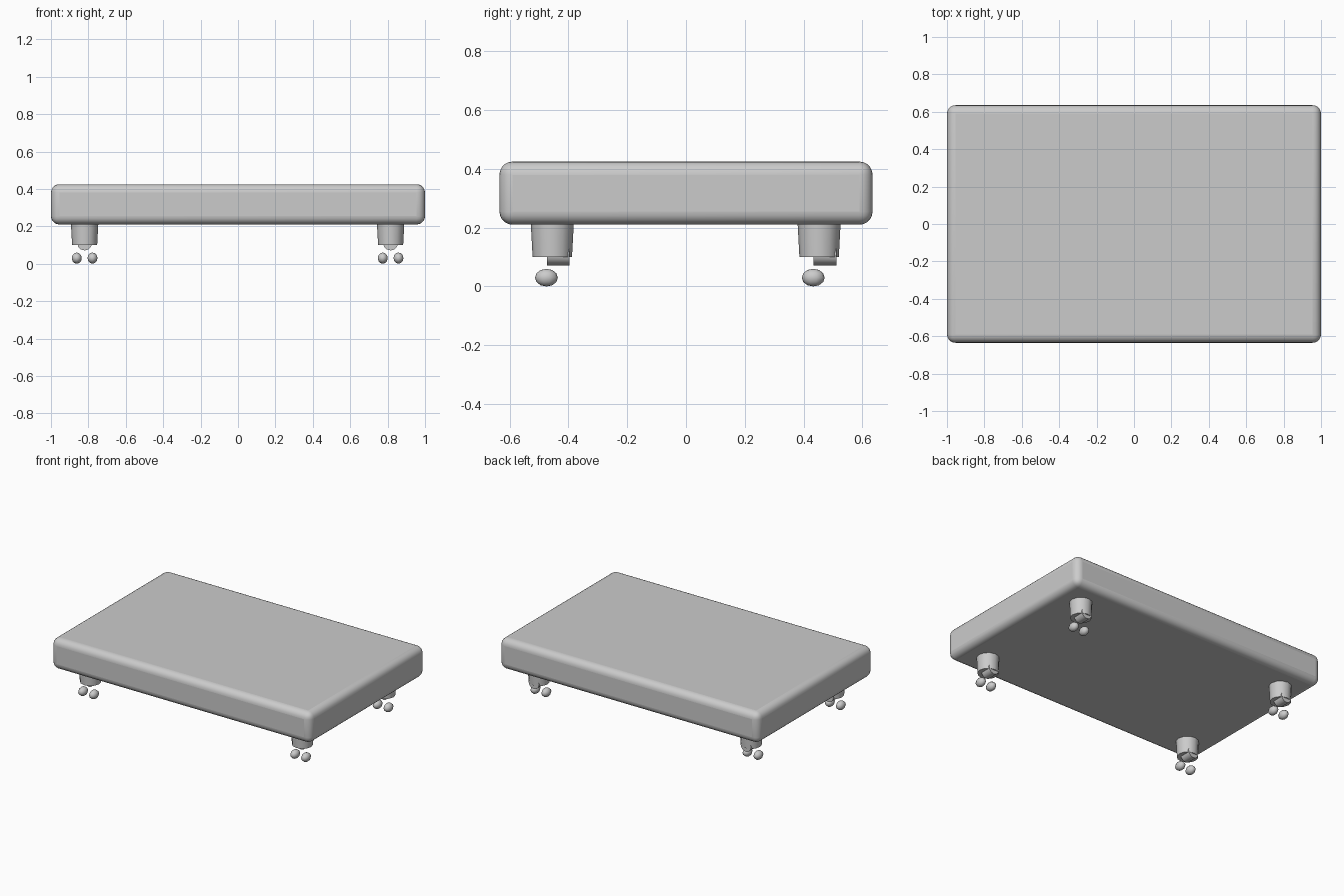
import bpy
from math import radians

if "Cube" in bpy.data.objects:
    bpy.data.objects.remove(bpy.data.objects["Cube"])


def finish(ob, name, angle=35):
    ob.name = name
    bpy.ops.object.transform_apply(location=False, rotation=True, scale=True)
    bpy.ops.object.shade_smooth_by_angle(angle=radians(angle))
    return ob


# Rounded platform slab
bpy.ops.mesh.primitive_cube_add(size=1, location=(0, 0, 0.3175))
slab = bpy.context.object
slab.scale = (2, 1.27, 0.215)
finish(slab, "platform")
bevel = slab.modifiers.new("rounded_edges", 'BEVEL')
bevel.width = 0.045
bevel.segments = 5
for p in slab.data.polygons:
    p.use_smooth = True


def caster(x, y, label):
    # Tapered socket
    bpy.ops.mesh.primitive_cone_add(vertices=12, radius1=0.067, radius2=0.074,
                                    depth=0.13, location=(x, y, 0.165))
    finish(bpy.context.object, label + "_socket")

    # Axle housing poking out below the socket
    bpy.ops.mesh.primitive_cylinder_add(vertices=12, radius=0.04, depth=0.077,
                                        location=(x, y + 0.02, 0.111),
                                        rotation=(radians(90), 0, 0))
    finish(bpy.context.object, label + "_housing")

    # Pair of egg-shaped wheels
    for side, name in ((-1, "left"), (1, "right")):
        bpy.ops.mesh.primitive_uv_sphere_add(segments=10, ring_count=6, radius=1,
                                             location=(x + side * 0.042, y - 0.02, 0.03))
        wheel = bpy.context.object
        wheel.scale = (0.028, 0.039, 0.03)
        finish(wheel, f"{label}_{name}_wheel", 60)


# One caster near each corner
for x, sx in ((-0.82, "left"), (0.816, "right")):
    for y, sy in ((-0.455, "front"), (0.453, "back")):
        caster(x, y, f"{sy}_{sx}_caster")
